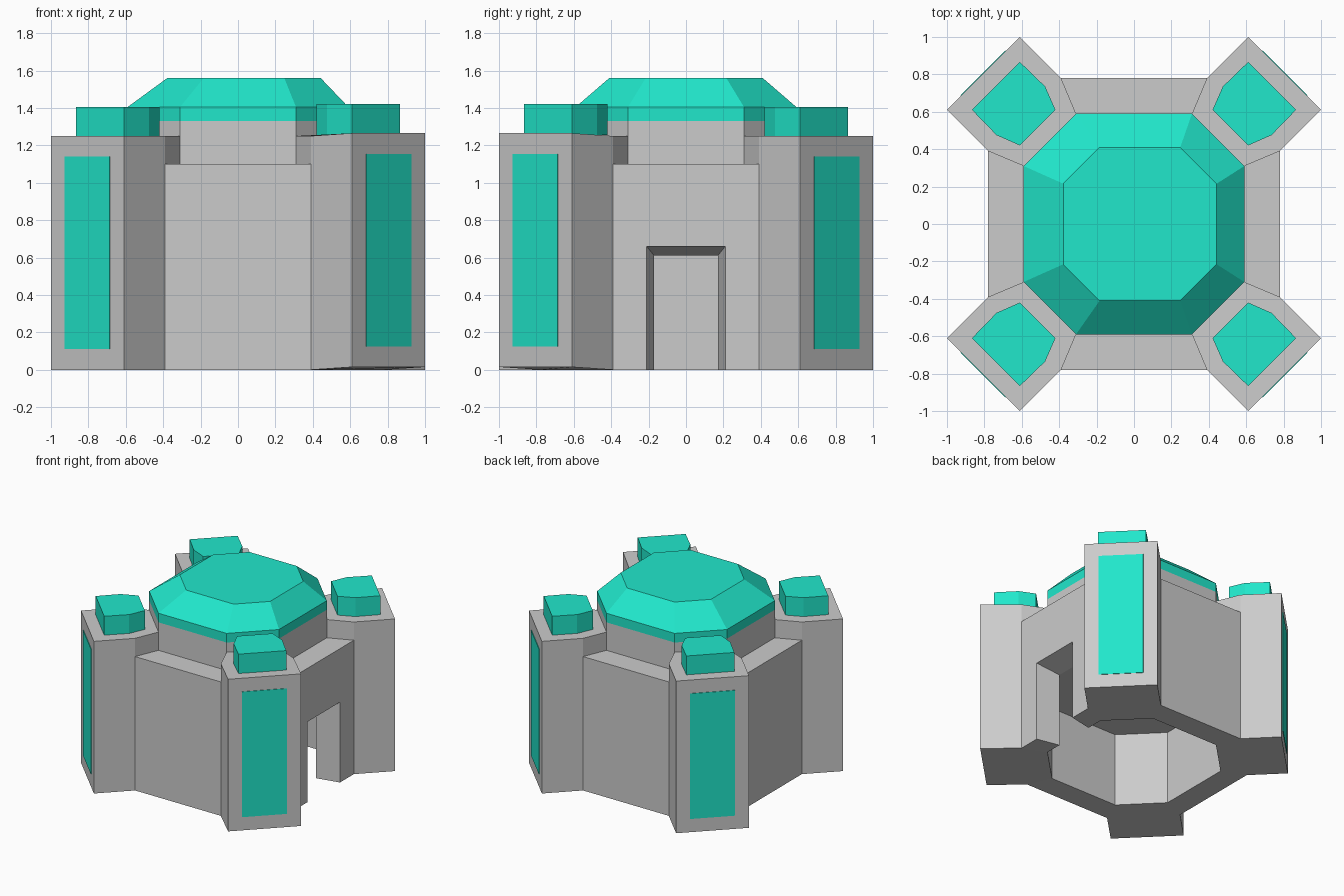
import bpy, bmesh
from mathutils import Matrix
from math import pi

if "Cube" in bpy.data.objects:
    bpy.data.objects.remove(bpy.data.objects["Cube"])

teal = bpy.data.materials.new("teal")
teal.diffuse_color = (0.015, 0.80, 0.60, 1)
teal.use_nodes = True
teal.node_tree.nodes["Principled BSDF"].inputs["Base Color"].default_value = teal.diffuse_color


def loft(name, rings, mat=None, turn=0, cap=True):
    """Skin a closed solid through matching rings of 3D points, turned about z."""
    bm = bmesh.new()
    loops = [[bm.verts.new(p) for p in r] for r in rings]
    for a, b in zip(loops, loops[1:]):
        for i in range(len(a)):
            j = (i + 1) % len(a)
            bm.faces.new((a[i], a[j], b[j], b[i]))
    if cap:
        bm.faces.new(loops[0][::-1])
        bm.faces.new(loops[-1])
    bmesh.ops.recalc_face_normals(bm, faces=bm.faces)
    bm.transform(Matrix.Rotation(turn * pi / 2, 4, 'Z'))
    me = bpy.data.meshes.new(name)
    bm.to_mesh(me)
    bm.free()
    ob = bpy.data.objects.new(name, me)
    bpy.context.collection.objects.link(ob)
    if mat:
        me.materials.append(mat)
    return ob


def ring(profile, z):
    return [(x, y, z) for x, y in profile]


def octagon(a, b):
    return [(a, -b), (a, b), (b, a), (-b, a), (-a, b), (-a, -b), (-b, -a), (b, -a)]


tower = [(0.61, 1.0), (0.39, 0.78), (0.31, 0.59), (0.59, 0.31), (0.78, 0.39), (1.0, 0.61)]
turret = [(0.61, 0.866), (0.475, 0.735), (0.42, 0.61), (0.61, 0.42), (0.735, 0.475), (0.866, 0.61)]
wall = [(0.78, -0.39), (0.78, 0.39), (0.59, 0.31), (0.59, -0.31)]

# Corner towers, turret caps, coloured panels and walls, repeated on four sides
walls = []
for k in range(4):
    up = 0.015 if k == 3 else 0      # front right tower sits slightly higher
    # only the outer corners of the raised tower lift off the ground
    base = [(x, y, up if max(x, y) > 0.9 else 0) for x, y in tower]
    top = [(x, y, 1.25 + z) for x, y, z in base]
    loft(f"corner_tower_{k}", [base, top], turn=k)
    loft(f"turret_cap_{k}", [ring(turret, 1.24 + up), ring(turret, 1.405 + up)], teal, k)
    d = 0.003
    edge = [(0.925, 0.685), (0.685, 0.925), (0.675, 0.915), (0.915, 0.675)]
    edge = [(x + d, y + d) for x, y in edge]
    loft(f"tower_panel_{k}", [ring(edge, 0.11 + up), ring(edge, 1.14 + up)], teal, k)
    walls.append(loft(f"wall_{k}", [ring(wall, 0), ring(wall, 1.10)], turn=k))

# Splayed doorway through the right wall
def door(x, w, h):
    return [(x, -w, -0.1), (x, w, -0.1), (x, w, h), (x, -w, h)]

cutter = loft("door_cutter", [door(0.495, 0.15, 0.585), door(0.875, 0.23, 0.685)])
cutter.hide_render = True
cutter.hide_set(True)
cut = walls[0].modifiers.new("doorway", 'BOOLEAN')
cut.object, cut.operation, cut.solver = cutter, 'DIFFERENCE', 'EXACT'

# Central drum, whose underside is the ceiling of the hollow room
oct_base = octagon(0.59, 0.31)
loft("drum", [ring(oct_base, 0.61), ring(oct_base, 1.33)])

# Faceted roof with a slightly off-centre flat top
oct_top = [(x * 0.695 + 0.032, y * 0.695) for x, y in oct_base]
loft("roof", [ring(oct_base, 1.33), ring(oct_base, 1.405), ring(oct_top, 1.56)], teal)
